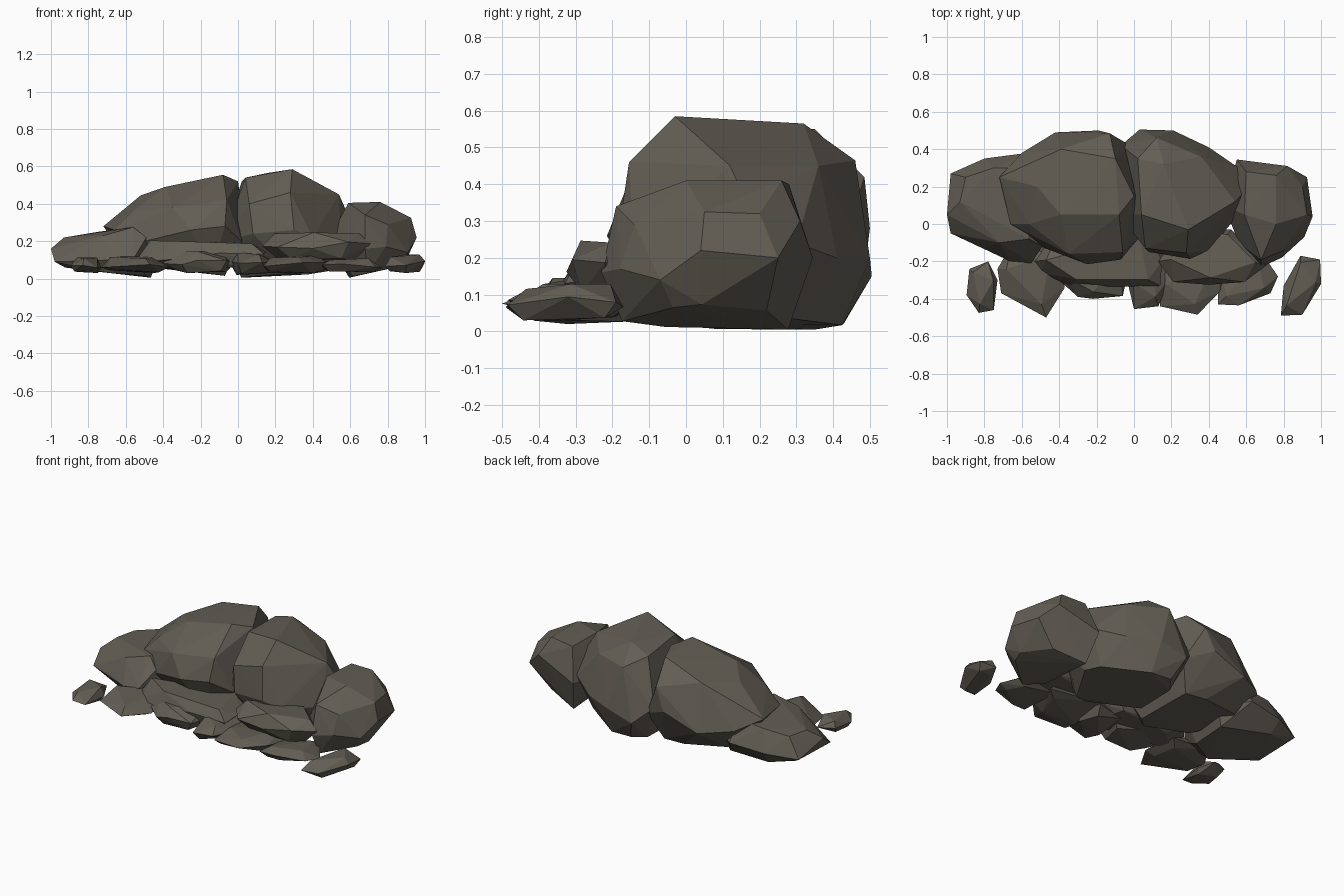
import bpy, bmesh, random
from mathutils import Vector

random.seed(4)
mat = bpy.data.materials.new("stone")
mat.diffuse_color = (0.125, 0.112, 0.09, 1)


def rock(name, rim, top, base, shrink=0.65, lean=0.0):
    """Convex faceted stone: widest rim, crown points, and a shrunken rim as its underside."""
    pts = [Vector(p) for p in rim]
    mid = sum(pts, Vector()) / len(pts)
    under = []
    for i, p in enumerate(pts):
        if i % 3 != 2:
            q = mid + (p - mid) * (shrink + random.uniform(-0.08, 0.08))
            q.z = random.uniform(0, 0.02) + lean * q.x
            under.append(q)
    drop = base - min(q.z for q in under)
    for q in under:
        q.z += drop
    bm = bmesh.new()
    for p in pts + under + [Vector(t) for t in top]:
        bm.verts.new(p)
    res = bmesh.ops.convex_hull(bm, input=bm.verts)
    junk = [g for g in res["geom_interior"] + res["geom_unused"] if isinstance(g, bmesh.types.BMVert)]
    bmesh.ops.delete(bm, geom=list(set(junk)), context='VERTS')
    bmesh.ops.recalc_face_normals(bm, faces=bm.faces)
    me = bpy.data.meshes.new(name)
    bm.to_mesh(me)
    bm.free()
    me.materials.append(mat)
    ob = bpy.data.objects.new(name, me)
    bpy.context.collection.objects.link(ob)


def slab(name, outline, low, high, tilt=0.0, inset=0.72):
    """Thin stone from a plan outline, with a bevelled crown and underside."""
    cx = sum(p[0] for p in outline) / len(outline)
    cy = sum(p[1] for p in outline) / len(outline)
    h = high - low
    rim = [(x, y, low + h * random.uniform(0.3, 0.6) + tilt * (x - cx)) for x, y in outline]
    top = [(cx + (x - cx) * inset, cy + (y - cy) * inset + 0.01, high - random.uniform(0, 0.15) * h)
           for x, y in outline[::2]]
    rock(name, rim, top, low, 0.72)


# Large boulders
rock("left_centre_boulder",
     [(-.72, .25, .28), (-.6, .38, .22), (-.42, .49, .2), (-.19, .5, .28), (-.02, .42, .2),
      (.03, .16, .3), (.02, -.08, .2), (-.07, -.19, .28), (-.25, -.215, .26), (-.5, -.12, .2), (-.66, .0, .26)],
     [(-.52, .2, .445), (-.39, .4, .48), (-.39, .05, .49), (-.08, .05, .555), (0, .15, .52),
      (-.13, .485, .42), (-.06, -.15, .42), (-.35, -.16, .38), (-.1, .35, .55), (-.56, .0, .36)],
     .015, .68, -.12)
rock("right_centre_boulder",
     [(.03, .505, .15), (.21, .5, .2), (.4, .41, .2), (.56, .3, .24), (.58, .16, .36),
      (.55, .04, .2), (.4, -.14, .22), (.3, -.185, .26), (.08, -.15, .24), (-.08, .05, .2), (-.07, .42, .24)],
     [(.29, -.03, .585), (.16, .32, .565), (.04, .05, .54), (.02, .35, .52), (.54, .12, .45), (.36, .36, .45),
      (.12, .46, .465), (.28, -.155, .46), (.06, -.13, .4)], .005, .72, .05)
rock("left_end_boulder",
     [(-.98, .27, .1), (-.8, .35, .12), (-.57, .38, .14), (-.42, .25, .12), (-.45, -.05, .14),
      (-.55, -.21, .12), (-.66, -.2, .1), (-.8, -.13, .11), (-.98, -.05, .09), (-1, .05, .16)],
     [(-.93, .12, .22), (-.9, .25, .22), (-.56, -.08, .275), (-.49, -.12, .22), (-.58, .3, .27),
      (-.72, -.1, .23), (-.75, .3, .25)], .005, .78, -.13)
rock("right_end_boulder",
     [(.55, .345, .2), (.82, .31, .3), (.925, .25, .2), (.955, .04, .22), (.91, -.07, .14),
      (.79, -.18, .17), (.68, -.23, .16), (.56, -.1, .18), (.48, .1, .2)],
     [(.59, .05, .405), (.76, 0, .41), (.76, .26, .41), (.6, .28, .4), (.925, .05, .325), (.9, .2, .32),
      (.68, -.19, .34), (.8, -.14, .29)], .005, .72, .2)

# Stacked slabs in front of the boulders
slab("long_front_slab", [(-.54, -.2), (-.5, -.26), (-.34, -.33), (-.1, -.335), (.14, -.33), (.15, -.2),
                         (.08, -.03), (-.4, -.03)], .05, .205, .06, .8)
slab("right_front_slab", [(.13, -.2), (.21, -.31), (.4, -.325), (.59, -.31), (.71, -.22), (.64, -.14),
                          (.52, -.03), (.25, -.03)], .1, .25, .05, .78)

# Flat stones along the ground, tucked under the slabs
flat_stones = [
    ([(-.73, -.24), (-.71, -.37), (-.47, -.5), (-.37, -.34), (-.4, -.12), (-.66, -.12)], .03, .12),
    ([(-.4, -.3), (-.3, -.39), (-.22, -.4), (-.06, -.385), (-.02, -.2), (-.3, -.13)], .03, .15),
    ([(-.03, -.33), (0, -.455), (.13, -.44), (.2, -.28), (.15, -.12), (-.03, -.15)], .02, .145),
    ([(.13, -.34), (.14, -.44), (.34, -.485), (.46, -.36), (.5, -.15), (.15, -.12)], .03, .125),
    ([(.45, -.43), (.56, -.435), (.73, -.37), (.77, -.28), (.68, -.15), (.45, -.17)], .035, .11),
]
for i, (outline, low, high) in enumerate(flat_stones):
    slab(f"flat_stone_{i + 1}", outline, low, high)

# Loose pebbles at both ends
slab("left_pebble", [(-.88, -.24), (-.895, -.38), (-.83, -.475), (-.75, -.46), (-.73, -.3), (-.78, -.2)], .03, .12)
slab("right_pebble", [(.785, -.49), (.9, -.485), (1, -.32), (.995, -.19), (.89, -.17), (.8, -.33)], .03, .13, .1)
